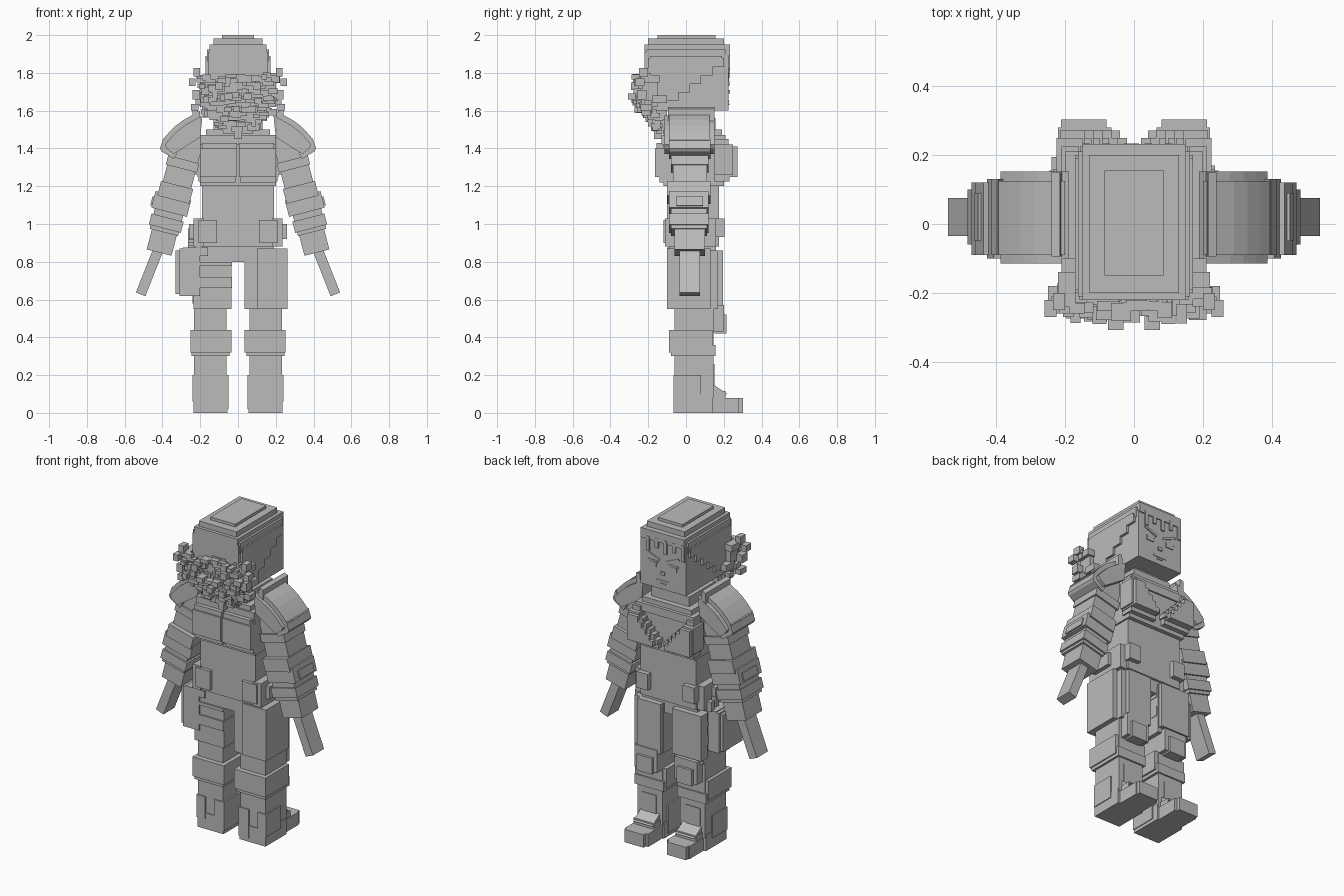
import bpy, bmesh, math, random
from mathutils import Matrix

random.seed(11)
grey = bpy.data.materials.new("plain grey")
grey.diffuse_color = (0.5, 0.5, 0.5, 1)


def finish(name, bm):
    bmesh.ops.recalc_face_normals(bm, faces=bm.faces)
    mesh = bpy.data.meshes.new(name)
    bm.to_mesh(mesh)
    bm.free()
    mesh.materials.append(grey)
    ob = bpy.data.objects.new(name, mesh)
    bpy.context.collection.objects.link(ob)
    return ob


def boxes(name, items, mirror=False, mat=Matrix()):
    """Boxes given as (x0, x1, y0, y1, z0, z1), optionally on both sides."""
    bm = bmesh.new()
    for s in ((1, -1) if mirror else (1,)):
        flip = Matrix.Diagonal((s, 1, 1, 1))
        for x0, x1, y0, y1, z0, z1 in items:
            place = (Matrix.Translation(((x0 + x1) / 2, (y0 + y1) / 2, (z0 + z1) / 2))
                     @ Matrix.Diagonal((x1 - x0, y1 - y0, z1 - z0, 1)))
            bmesh.ops.create_cube(bm, size=1, matrix=flip @ mat @ place)
    return finish(name, bm)


def prisms(name, profile, a, b, along_x=False):
    """Closed profile (x, z) run along y, or (y, z) run along x, on both sides."""
    bm = bmesh.new()
    n = len(profile)
    for s in (1, -1):
        ends = [[bm.verts.new((s * e, p, z) if along_x else (s * p, e, z)) for p, z in profile]
                for e in (a, b)]
        bm.faces.new(ends[0])
        bm.faces.new(ends[1])
        for i in range(n):
            j = (i + 1) % n
            bm.faces.new((ends[0][i], ends[0][j], ends[1][j], ends[1][i]))
    return finish(name, bm)


# Head and layered hair cap
boxes("head", [(-.157, .157, -.17, .225, 1.6, 1.9)])
boxes("hair_cap", [(-.172, .172, -.19, .19, 1.83, 1.89), (-.163, .163, -.21, .21, 1.86, 1.925),
                   (-.15, .15, -.22, .232, 1.89, 1.95), (-.13, .13, -.2, .2, 1.94, 1.983),
                   (-.085, .085, -.15, .155, 1.98, 2.0), (-.158, .158, -.22, -.1, 1.6, 1.91)])
# Side hair steps down toward the back
boxes("side_hair", [(.14, .172, -.2, .2 - .06 * i, 1.83 - .045 * i, 1.88 - .045 * i)
                    for i in range(5)], True)
# Jagged fringe over the forehead, with gaps
boxes("fringe", [(-.15 + .06 * i, -.128 + .06 * i, .2, .234,
                  1.87 - (.06, .02, .045, .02, .05)[i], 1.91) for i in range(5)])

# Face details as thin plates
boxes("eyes", [(.035, .105, .22, .228, 1.757, 1.768), (.045, .095, .22, .23, 1.73, 1.757)], True)
boxes("brows", [(-.05, .045, .22, .231, -.007, .007)], True,
      Matrix.Translation((.07, 0, 1.795)) @ Matrix.Rotation(-.4, 4, 'Y'))
boxes("mouth", [(-.045, .045, .22, .228, 1.645, 1.655), (-.02, .02, .22, .23, 1.63, 1.638)])
boxes("nose", [(-.014, .014, .22, .233, 1.69, 1.71)])

# Wild clumps of hair at the back of the head: flat shingles of mixed width
clumps = []
for i in range(190):
    z = random.uniform(1.5, 1.79)
    wide = .2 if z > 1.6 else .08 + (z - 1.5) * 1.1
    x = random.uniform(-wide, wide)
    y = random.uniform(-.26, -.19) if z > 1.6 else random.uniform(-.17, -.11) - (z - 1.5) * .5
    sx, sy, sz = random.uniform(.01, .035), random.uniform(.01, .03), random.uniform(.008, .018)
    clumps.append((x - sx, x + sx, y - sy, y + sy, z - sz, z + sz))
boxes("hair_clumps", clumps)
boxes("hair_mass", [(-.2, .2, -.23, -.15, 1.62, 1.75), (-.15, .15, -.2, -.1, 1.55, 1.63),
                    (-.08, .08, -.16, -.08, 1.48, 1.56), (-.02, .02, -.17, -.13, 1.45, 1.5)])
boxes("hair_tufts", [(.225, .26, -.27, -.22, 1.73, 1.77), (.2, .235, -.25, -.2, 1.78, 1.825),
                     (.17, .22, -.24, -.14, 1.75, 1.79), (.21, .25, -.24, -.18, 1.6, 1.635),
                     (.2, .24, -.26, -.21, 1.66, 1.71), (.03, .075, -.308, -.25, 1.66, 1.69),
                     (.16, .21, -.18, -.1, 1.64, 1.68), (.08, .12, -.29, -.24, 1.71, 1.75)], True)

# Neck and layered collar
boxes("neck", [(-.09, .09, -.07, .11, 1.44, 1.62)])
boxes("collar", [(-.13, .13, -.1, .155, 1.49, 1.56), (-.17, .17, -.12, .19, 1.46, 1.5),
                 (-.2, .2, -.13, .21, 1.42, 1.47)])

# Torso
boxes("torso", [(-.2, .2, -.12, .2, 1.2, 1.44), (-.19, .19, -.1, .175, .88, 1.22)])
boxes("hips", [(-.19, .19, -.09, .16, .8, .92)])
boxes("back_plate", [(.004, .2, -.165, -.1, 1.25, 1.4), (.004, .19, -.155, -.1, 1.4, 1.43),
                     (.01, .2, -.14, -.1, 1.22, 1.25)], True)
# Chest plates step away from the middle as they rise
boxes("chest_plate", [(.02 + .026 * i, .225, .15, .25, 1.26 + .027 * i, 1.287 + .027 * i)
                      for i in range(6)]
      + [(.04 + .026 * i, .215, .15, .272, 1.25 + .032 * i, 1.282 + .032 * i) for i in range(5)]
      + [(.03, .21, .15, .23, 1.225, 1.26), (.16, .21, .15, .225, 1.42, 1.45)], True)

# Belt and hip pouches
boxes("hip_pouches", [(.12, .2, .13, .205, .93, 1.03), (.11, .21, -.12, -.07, .9, 1.02),
                      (.18, .235, -.11, .16, .88, 1.03), (.2, .26, -.06, .08, .92, 1.0)], True)
boxes("hip_cartridges", [(-.265, -.225, .1 - .045 * i, .13 - .045 * i, .87 + .015 * i,
                          .93 + .015 * i) for i in range(4)])

# Shoulder armour with rim layers and an upright guard
arc = [(.2, 1.6), (.245, 1.575), (.29, 1.55), (.33, 1.52), (.365, 1.485), (.4, 1.445)]
prisms("shoulder_pad", arc + [(.385, 1.41), (.3, 1.44), (.2, 1.46)], -.09, .125)
rim = [(x - .012, z - .025) for x, z in arc]
prisms("shoulder_rim", rim + [(.378, 1.4), (.34, 1.37), (.2, 1.46)], -.114, .152)
prisms("shoulder_edge", [(.395, 1.455), (.413, 1.4), (.405, 1.385), (.34, 1.345), (.32, 1.375),
                         (.37, 1.41)], -.09, .13)
prisms("shoulder_guard", [(.2, 1.49), (.215, 1.62), (.24, 1.61), (.24, 1.49)], -.095, .15)

# Slanted arms with bands, elbow guards and cuffs
arm = Matrix.Translation((.27, 0, 1.42)) @ Matrix.Rotation(math.radians(-14.5), 4, 'Y')
boxes("upper_arm", [(-.08, .075, -.07, .11, -.25, .06), (-.088, .082, -.08, .12, -.13, -.08)],
      True, arm)
boxes("elbow_guard", [(-.09, .085, -.1, .13, -.3, -.22), (-.095, .1, -.09, .12, -.37, -.28),
                      (.05, .108, -.05, .09, -.36, -.31)], True, arm)
boxes("cuff", [(-.085, .09, -.09, .12, -.46, -.4), (-.075, .08, -.08, .11, -.48, -.36)], True, arm)
boxes("forearm", [(-.068, .068, -.06, .1, -.59, -.45)], True, arm)

# Flat hands
hand = Matrix.Translation((.412, 0, .89)) @ Matrix.Rotation(math.radians(-21.5), 4, 'Y')
boxes("hand", [(-.027, .027, -.035, .075, -.282, 0)], True, hand)

# Thighs
boxes("thigh", [(.035, .235, -.09, .17, .55, .86)], True)
boxes("thigh_armour", [(.1, .262, -.1, .13, .55, .87), (.04, .2, .15, .195, .55, .86)])
boxes("thigh_straps", [(-.24, -.032, -.1, .16, .78, .8), (-.24, -.032, -.1, .16, .66, .72),
                       (-.24, -.04, .13, .195, .58, .86)])
boxes("thigh_pouch", [(-.31, -.2, -.1, .12, .62, .87), (-.33, -.22, -.085, .105, .63, .86),
                      (-.29, -.16, -.1, .12, .83, .875)])

# Shins, knee pads and ankle plates
boxes("shin", [(.06, .232, -.06, .145, .08, .56)], True)
boxes("knee_guard", [(.06, .215, .12, .2, .43, .57), (.085, .19, .15, .215, .42, .52)], True)
boxes("calf_band", [(.035, .252, -.09, .14, .32, .44), (.045, .245, -.08, .155, .3, .36)], True)
boxes("ankle_plates", [(.05, .12, -.067, .1, .02, .2), (.18, .24, -.067, .08, .06, .2),
                       (.1, .2, .1, .15, .12, .26)], True)

# Boots with sloped insteps
boxes("boot", [(.055, .235, -.065, .14, 0, .1), (.065, .22, .1, .28, 0, .08),
               (.08, .212, .14, .303, 0, .08), (.075, .215, .12, .21, .06, .115)], True)
prisms("instep", [(.12, .08), (.22, .1), (.13, .16)], .08, .21, along_x=True)
